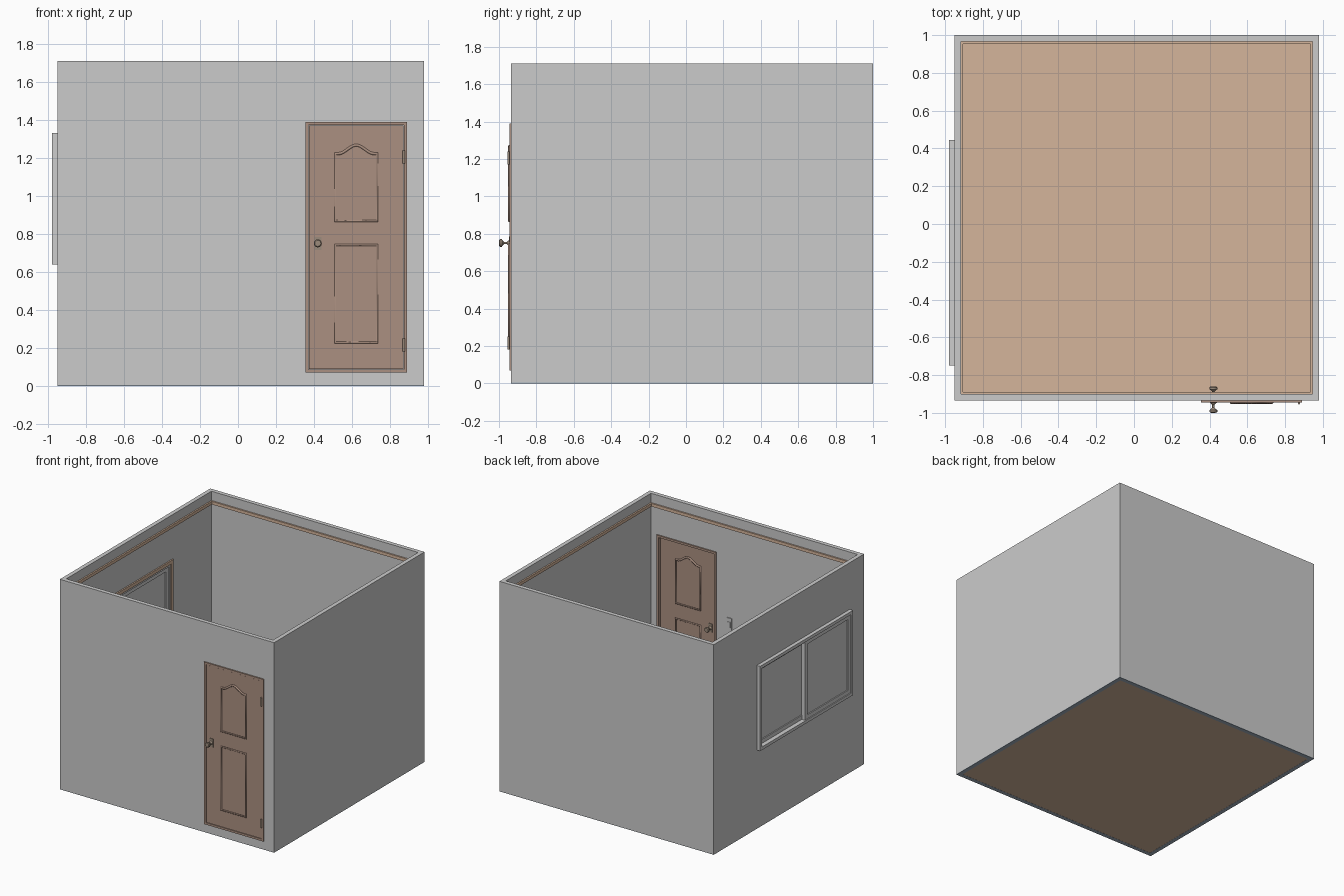
import bpy, bmesh, math
from mathutils import Matrix, Vector

if "Cube" in bpy.data.objects:
    bpy.data.objects.remove(bpy.data.objects["Cube"])


def mat(name, rgb):
    m = bpy.data.materials.new(name)
    m.diffuse_color = (*rgb, 1)
    m.use_nodes = True
    m.node_tree.nodes["Principled BSDF"].inputs["Base Color"].default_value = m.diffuse_color
    return m


WALL = mat("wall grey", (0.60, 0.60, 0.60))
WINDOW = mat("window grey", (0.61, 0.61, 0.61))
WOOD = mat("light wood", (0.66, 0.46, 0.33))
DOOR = mat("door brown", (0.41, 0.28, 0.22))
METAL = mat("bronze", (0.33, 0.26, 0.20))
BASE = mat("blue grey", (0.36, 0.44, 0.52))


def finish(name, bm, material):
    bmesh.ops.recalc_face_normals(bm, faces=bm.faces)
    me = bpy.data.meshes.new(name)
    bm.to_mesh(me)
    bm.free()
    me.materials.append(material)
    ob = bpy.data.objects.new(name, me)
    bpy.context.collection.objects.link(ob)
    return ob


def box(name, x, y, z, material):
    bm = bmesh.new()
    size = Matrix.Diagonal((x[1] - x[0], y[1] - y[0], z[1] - z[0], 1))
    mid = Matrix.Translation((sum(x) / 2, sum(y) / 2, sum(z) / 2))
    bmesh.ops.create_cube(bm, size=1, matrix=mid @ size)
    return finish(name, bm, material)


def ring(name, axis, outer, inner, depth, material):
    """Rectangular frame; rects are (u0, u1, v0, v1), extruded along axis."""
    bm = bmesh.new()

    def loop(r, d):
        pts = [(r[0], r[2]), (r[1], r[2]), (r[1], r[3]), (r[0], r[3])]
        put = {"x": lambda u, v: (d, u, v), "y": lambda u, v: (u, d, v),
               "z": lambda u, v: (u, v, d)}[axis]
        return [bm.verts.new(put(u, v)) for u, v in pts]

    loops = [loop(outer, depth[0]), loop(outer, depth[1]),
             loop(inner, depth[1]), loop(inner, depth[0])]
    for i in range(4):
        a, b = loops[i], loops[(i + 1) % 4]
        for k in range(4):
            n = (k + 1) % 4
            bm.faces.new((a[k], a[n], b[n], b[k]))
    return finish(name, bm, material)


def grow(r, t):
    return (r[0] - t, r[1] + t, r[2] - t, r[3] + t)


# room extents: outer and inner wall faces
X0, X1, Y0, Y1, H = -0.95, 0.98, -0.935, 1.0, 1.71
T = 0.034
OUT = (X0, X1, Y0, Y1)
INN = grow(OUT, -T)
DOOR_R = (0.355, 0.89, 0.07, 1.39)      # x, z
WIN_R = (-0.75, 0.445, 0.64, 1.33)      # y, z
ZB = 0.004

# shell
ring("wall_base", "z", OUT, INN, (0, ZB), BASE)
box("floor", INN[:2], INN[2:], (0.001, 0.06), WOOD)
ring("front_wall", "y", (X0, X1, ZB, H), grow(DOOR_R, -0.003), (Y0, Y0 + T), WALL)
ring("left_wall", "x", (Y0 + T, Y1, ZB, H), grow(WIN_R, -0.003), (X0, X0 + T), WALL)
box("back_wall", (X0 + T, X1), (Y1 - T, Y1), (ZB, H), WALL)
box("right_wall", (X1 - T, X1), (Y0 + T, Y1 - T), (ZB, H), WALL)
ring("picture_rail", "z", INN, grow(INN, -0.012), (1.61, 1.635), WOOD)

# window: frame, inner casing and two sliding sashes
ring("window_frame", "x", WIN_R, grow(WIN_R, -0.025), (-0.98, -0.912), WINDOW)
ring("window_casing", "x", grow(WIN_R, 0.02), grow(WIN_R, -0.008),
     (-0.918, -0.905), WOOD)
for label, y, x in (("outer", (-0.725, -0.14), (-0.972, -0.948)),
                    ("inner", (-0.18, 0.42), (-0.944, -0.920))):
    r = (*y, 0.665, 1.305)
    ring(label + "_sash", "x", r, grow(r, -0.032), x, WINDOW)
    m = sum(x) / 2
    box(label + "_pane", (m - 0.003, m + 0.003), (y[0] + 0.03, y[1] - 0.03),
        (0.695, 1.275), WINDOW)

# door: frame and leaf
LEAF_F, LEAF_B = -0.942, -0.918
ring("door_frame", "y", DOOR_R, grow(DOOR_R, -0.017), (-0.945, -0.891), DOOR)
box("door_leaf", (0.374, 0.871), (LEAF_F, LEAF_B), (0.089, 1.371), DOOR)


def moulding(name, pts, y):
    cu = bpy.data.curves.new(name, "CURVE")
    cu.dimensions = "3D"
    cu.bevel_depth = 0.008
    cu.bevel_resolution = 1
    sp = cu.splines.new("POLY")
    sp.points.add(len(pts) - 1)
    for p, (x, z) in zip(sp.points, pts):
        p.co = (x, y, z, 1)
    sp.use_cyclic_u = True
    cu.materials.append(DOOR)
    bpy.context.collection.objects.link(bpy.data.objects.new(name, cu))


# panel outlines: plain rectangle and rectangle with an arched top
PX0, PX1 = 0.512, 0.733
lower = [(PX0, 0.228), (PX1, 0.228), (PX1, 0.742), (PX0, 0.742)]
upper = [(PX0, 0.868), (PX1, 0.868)]
for i in range(17):
    s = 1 - i / 8
    rise = 0.5 + 0.5 * math.cos(math.pi * min(1, abs(s) / 0.85))
    upper.append(((PX0 + PX1) / 2 + s * (PX1 - PX0) / 2, 1.222 + 0.045 * rise))
for side, y in (("front", LEAF_F - 0.002), ("back", LEAF_B + 0.002)):
    moulding("lower_moulding_" + side, lower, y)
    moulding("upper_moulding_" + side, upper, y)

# hinges
for label, z in (("lower", 0.215), ("upper", 1.205)):
    bm = bmesh.new()
    bmesh.ops.create_cone(bm, cap_ends=True, segments=12, radius1=0.006, radius2=0.006,
                          depth=0.07, matrix=Matrix.Translation((0.873, -0.949, z)))
    finish(label + "_hinge", bm, METAL)

# knobs: turned profile (radius, distance from leaf) on both sides
PROFILE = [(0, 0), (0.016, 0), (0.014, 0.008), (0.006, 0.016), (0.006, 0.030),
           (0.013, 0.038), (0.021, 0.043), (0.021, 0.052), (0.016, 0.057), (0, 0.058)]
for side, y, s in (("front", LEAF_F, -1), ("back", LEAF_B, 1)):
    bm = bmesh.new()
    vs = [bm.verts.new((0.42 + r, y + s * d, 0.75)) for r, d in PROFILE]
    es = [bm.edges.new(e) for e in zip(vs, vs[1:])]
    bmesh.ops.spin(bm, geom=vs + es, cent=(0.42, y, 0.75), axis=Vector((0, 1, 0)),
                   angle=2 * math.pi, steps=24)
    bmesh.ops.remove_doubles(bm, verts=bm.verts, dist=0.0001)
    ob = finish("knob_" + side, bm, METAL)
    bpy.context.view_layer.objects.active = ob
    ob.select_set(True)
    bpy.ops.object.shade_smooth_by_angle(angle=math.radians(40))
    ob.select_set(False)
    box("knob_plate_" + side, (0.403, 0.439), sorted((y, y + s * 0.005)),
        (0.716, 0.784), METAL)

# light switch beside the door, inside
box("switch_plate", (0.215, 0.26), (Y0 + T, Y0 + T + 0.007), (0.78, 0.885), WALL)
box("switch_rocker", (0.227, 0.248), (Y0 + T, Y0 + T + 0.011), (0.81, 0.855), WALL)
